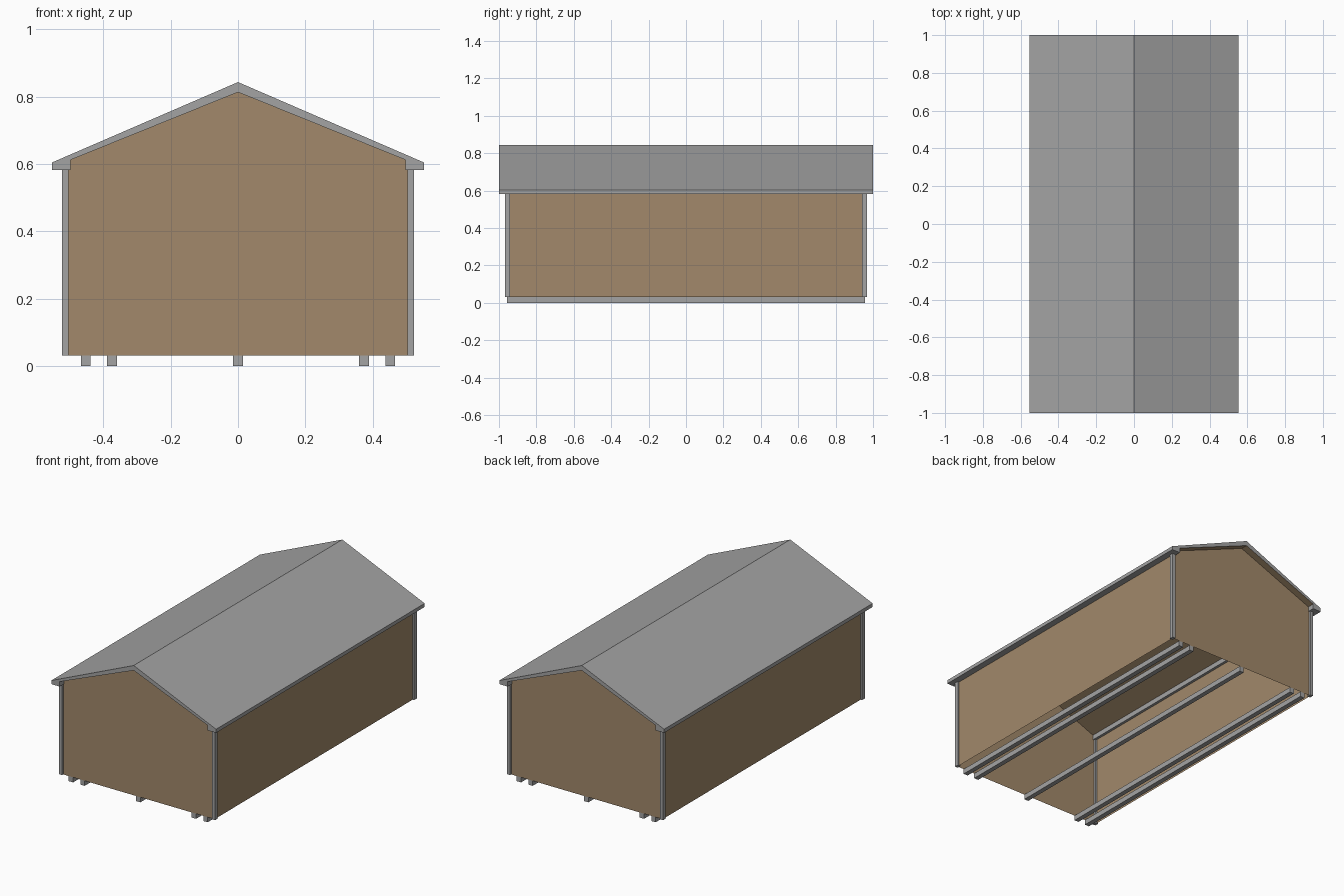
import bpy, bmesh

if "Cube" in bpy.data.objects:
    bpy.data.objects.remove(bpy.data.objects["Cube"])


def material(name, rgb):
    m = bpy.data.materials.new(name)
    m.diffuse_color = (*rgb, 1)
    m.use_nodes = True
    m.node_tree.nodes["Principled BSDF"].inputs["Base Color"].default_value = m.diffuse_color
    return m


GREY = material("grey trim", (0.37, 0.37, 0.37))
BROWN = material("brown boards", (0.36, 0.25, 0.145))


def finish(bm, name, mats):
    me = bpy.data.meshes.new(name)
    bm.to_mesh(me)
    bm.free()
    for m in mats:
        me.materials.append(m)
    ob = bpy.data.objects.new(name, me)
    bpy.context.collection.objects.link(ob)
    return ob


def prism(profile, y):
    """Extrude an x-z profile from -y to y; returns bmesh with outward normals."""
    bm = bmesh.new()
    face = bm.faces.new([bm.verts.new((x, -y, z)) for x, z in profile])
    ext = bmesh.ops.extrude_face_region(bm, geom=[face], use_keep_orig=True)
    verts = [g for g in ext["geom"] if isinstance(g, bmesh.types.BMVert)]
    bmesh.ops.translate(bm, verts=verts, vec=(0, 2 * y, 0))
    bmesh.ops.recalc_face_normals(bm, faces=bm.faces)
    return bm


def box(name, x0, x1, y0, y1, z0, z1, mat):
    bm = bmesh.new()
    bmesh.ops.create_cube(bm, size=1)
    bmesh.ops.scale(bm, verts=bm.verts, vec=(x1 - x0, y1 - y0, z1 - z0))
    bmesh.ops.translate(bm, verts=bm.verts,
                        vec=((x0 + x1) / 2, (y0 + y1) / 2, (z0 + z1) / 2))
    return finish(bm, name, [mat])


# Walls: gabled shell, open below and under the roof
bm = prism([(-0.513, 0.031), (0.513, 0.031), (0.513, 0.608),
            (0, 0.818), (-0.513, 0.608)], 0.957)
openings = [f for f in bm.faces
            if abs(f.normal.z) > 0.5]
bmesh.ops.delete(bm, geom=openings, context='FACES')
finish(bm, "walls", [BROWN])

# Roof: sloped slab with eave boxes, brown on the sloped underside
half = [(0.553, 0.604), (0.553, 0.582), (0.497, 0.582), (0.497, 0.612)]
profile = [(0, 0.843)] + half + [(0, 0.813)] + [(-x, z) for x, z in reversed(half)]
bm = prism(profile, 1.0)
for f in bm.faces:
    if -0.98 < f.normal.z < -0.5:
        f.material_index = 1
finish(bm, "roof", [GREY, BROWN])

# Corner posts
for sx, side in ((-1, "left"), (1, "right")):
    for sy, end in ((-1, "front"), (1, "back")):
        xs = sorted((sx * 0.503, sx * 0.523))
        ys = sorted((sy * 0.942, sy * 0.967))
        box(f"corner_post_{end}_{side}", *xs, *ys, 0.031, 0.583, GREY)

# Floor skids running the full length
for i, x in enumerate((-0.452, -0.374, 0, 0.374, 0.452)):
    box(f"skid_{i + 1}", x - 0.0145, x + 0.0145, -0.957, 0.957, 0, 0.031, GREY)
